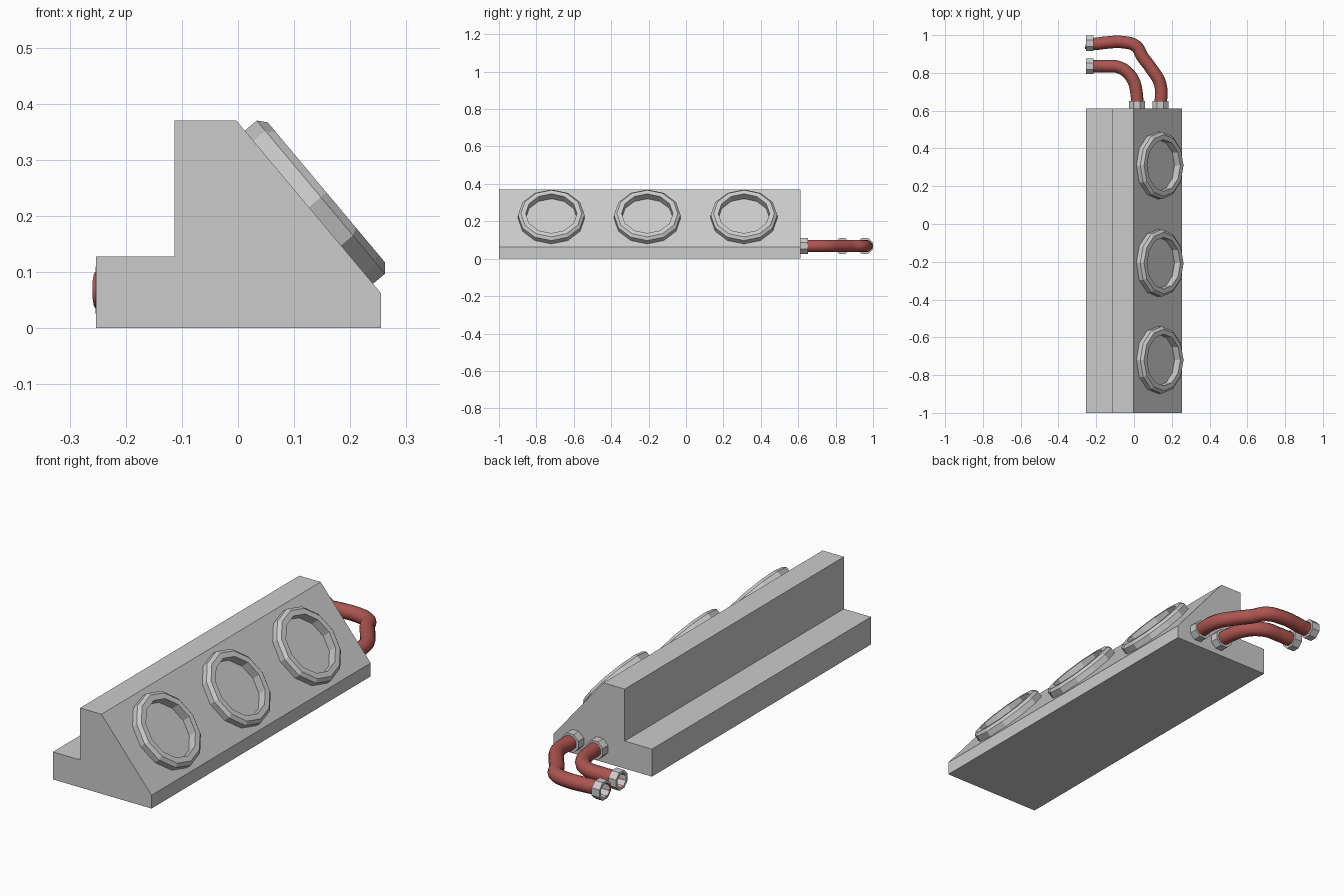
import bpy, bmesh, math
from mathutils import Matrix, Vector

if "Cube" in bpy.data.objects:
    bpy.data.objects.remove(bpy.data.objects["Cube"])

def finish(name, bm, mat=None):
    bmesh.ops.recalc_face_normals(bm, faces=bm.faces)
    me = bpy.data.meshes.new(name)
    bm.to_mesh(me)
    bm.free()
    ob = bpy.data.objects.new(name, me)
    bpy.context.collection.objects.link(ob)
    return ob

def lathe_ring(name, profile, sides, phase, matrix):
    """Revolve a closed (radius, height) profile around local z."""
    bm = bmesh.new()
    loops = []
    for i in range(sides):
        a = phase + 2 * math.pi * i / sides
        loops.append([bm.verts.new((r * math.cos(a), r * math.sin(a), h)) for r, h in profile])
    n = len(profile)
    for i in range(sides):
        a, b = loops[i], loops[(i + 1) % sides]
        for j in range(n):
            k = (j + 1) % n
            bm.faces.new((a[j], b[j], b[k], a[k]))
    bm.transform(matrix)
    return finish(name, bm)

# Body: stepped wedge profile extruded along y
profile = [(-0.253, 0), (0.255, 0), (0.255, 0.062), (-0.003, 0.37),
           (-0.113, 0.37), (-0.113, 0.128), (-0.253, 0.128)]
bm = bmesh.new()
face = bm.faces.new([bm.verts.new((x, -1, z)) for x, z in profile])
ext = bmesh.ops.extrude_face_region(bm, geom=[face])
moved = [v for v in ext["geom"] if isinstance(v, bmesh.types.BMVert)]
bmesh.ops.translate(bm, verts=moved, vec=(0, 1.612, 0))
finish("body", bm)

# Three bevelled rings on the slope
slope = Vector((0.258, 0, -0.308)).normalized()
normal = Vector((0.308, 0, 0.258)).normalized()
side = normal.cross(slope)
rot = Matrix((slope, side, normal)).transposed().to_4x4()
ring = [(0.137, -0.002), (0.178, -0.002), (0.178, 0.027), (0.163, 0.04), (0.137, 0.04)]
for i, y in enumerate((-0.72, -0.207, 0.31)):
    lathe_ring(f"ring_{i + 1}", ring, 12, 0, Matrix.Translation((0.127, y, 0.216)) @ rot)

# Octagonal collars at both ends of each hose
Z = 0.068
collar = [(0.033, 0), (0.0455, 0), (0.0455, 0.04), (0.033, 0.04)]
along_y = Matrix.Rotation(-math.pi / 2, 4, 'X')
along_x = Matrix.Rotation(math.pi / 2, 4, 'Y')
for name, loc, turn in (("inner_collar_body", (0.015, 0.612, Z), along_y),
                        ("outer_collar_body", (0.14, 0.612, Z), along_y),
                        ("inner_collar_end", (-0.254, 0.835, Z), along_x),
                        ("outer_collar_end", (-0.254, 0.957, Z), along_x)):
    lathe_ring(name, collar, 8, math.pi / 8, Matrix.Translation(loc) @ turn)

# Red hoses, open at the ends
red = bpy.data.materials.new("hose_red")
red.diffuse_color = (0.42, 0.09, 0.08, 1)
red.use_nodes = True
red.node_tree.nodes["Principled BSDF"].inputs["Base Color"].default_value = red.diffuse_color

def hose(name, points):
    cu = bpy.data.curves.new(name, 'CURVE')
    cu.dimensions = '3D'
    cu.bevel_depth = 0.033
    cu.bevel_resolution = 4
    cu.resolution_u = 6
    sp = cu.splines.new('BEZIER')
    sp.bezier_points.add(len(points) - 1)
    for bp, (x, y) in zip(sp.bezier_points, points):
        bp.co = (x, y, Z)
        bp.handle_left_type = bp.handle_right_type = 'AUTO'
    cu.materials.append(red)
    ob = bpy.data.objects.new(name, cu)
    bpy.context.collection.objects.link(ob)
    bpy.ops.object.select_all(action='DESELECT')
    ob.select_set(True)
    bpy.context.view_layer.objects.active = ob
    bpy.ops.object.convert(target='MESH')
    bpy.ops.object.shade_smooth_by_angle(angle=math.radians(40))

hose("inner_hose", [(0.015, 0.613), (0.014, 0.69), (-0.012, 0.775), (-0.075, 0.828),
                    (-0.15, 0.835), (-0.25, 0.835)])
hose("outer_hose", [(0.14, 0.613), (0.139, 0.74), (0.09, 0.825), (0.045, 0.885),
                    (0.01, 0.942), (-0.06, 0.963), (-0.15, 0.96), (-0.22, 0.953), (-0.254, 0.959)])
